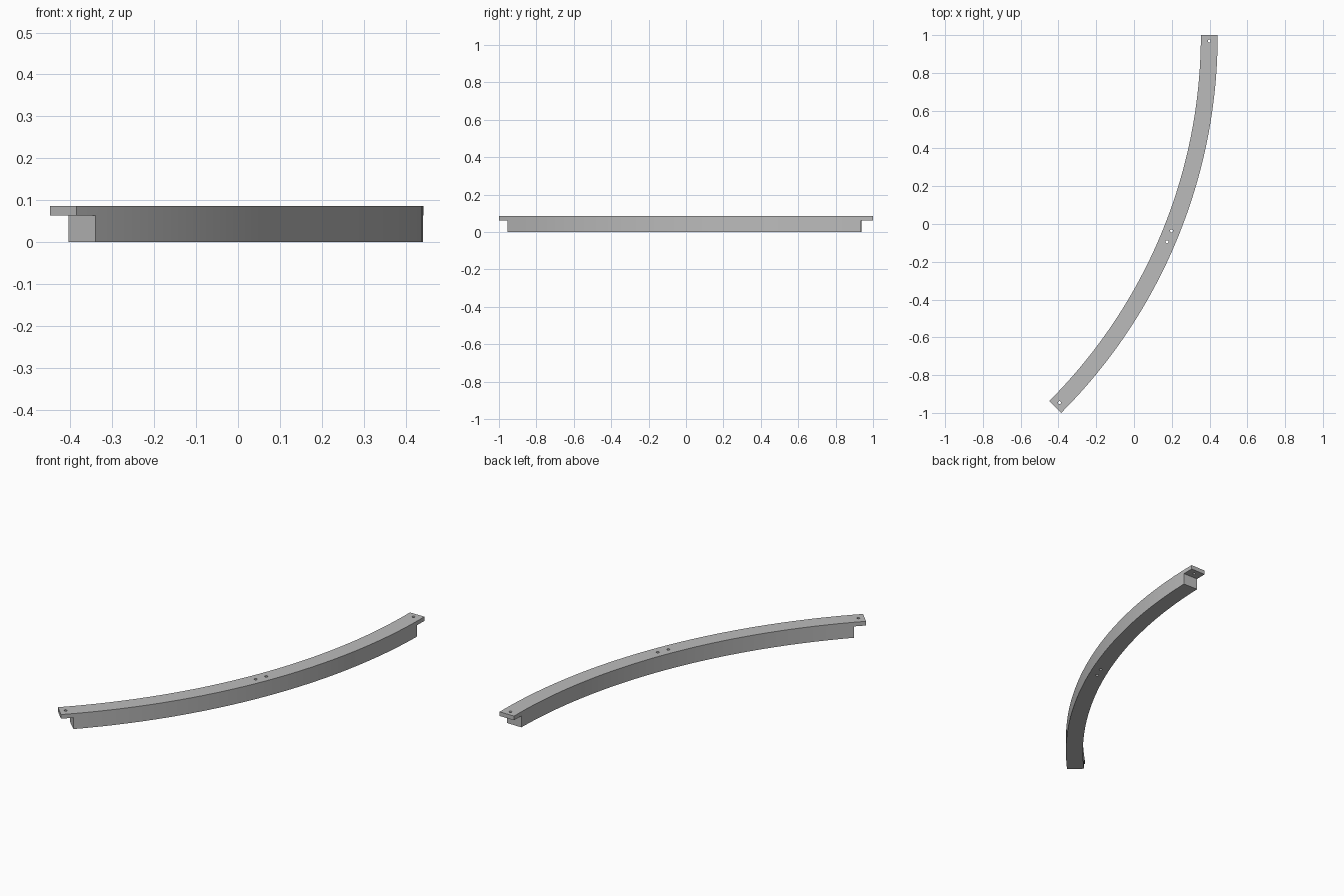
import bpy, bmesh
from math import sin, cos, radians, degrees

cube = bpy.data.objects.get("Cube")
if cube:
    bpy.data.objects.remove(cube, do_unlink=True)

OUTER, INNER = 2.828, 2.739      # radii of the curved rail
CX, CY = -2.385, 1.0             # centre of the arc
SWEEP = 45.0                     # degrees, running clockwise from +x
HEIGHT, LIP_Z = 0.086, 0.063     # rail top and underside of the end lips
MID = (OUTER + INNER) / 2
LIP = degrees(0.063 / MID)       # angular length of an end lip


def polar(r, a, z):
    return (CX + r * cos(radians(a)), CY - r * sin(radians(a)), z)


def arc_block(name, r0, r1, a0, a1, z0, z1, steps):
    """Rectangular section swept along an arc, closed at both ends."""
    bm = bmesh.new()
    rings = []
    for i in range(steps + 1):
        a = a0 + (a1 - a0) * i / steps
        section = ((r0, z0), (r1, z0), (r1, z1), (r0, z1))
        rings.append([bm.verts.new(polar(r, a, z)) for r, z in section])
    for p, q in zip(rings, rings[1:]):
        for k in range(4):
            n = (k + 1) % 4
            bm.faces.new((p[k], p[n], q[n], q[k]))
    bm.faces.new(rings[0])
    bm.faces.new(rings[-1])
    bmesh.ops.recalc_face_normals(bm, faces=bm.faces)
    mesh = bpy.data.meshes.new(name)
    bm.to_mesh(mesh)
    bm.free()
    obj = bpy.data.objects.new(name, mesh)
    bpy.context.collection.objects.link(obj)
    return obj


def cut(target, cutter):
    cutter.hide_render = True
    mod = target.modifiers.new("cut", 'BOOLEAN')
    mod.operation = 'DIFFERENCE'
    mod.solver = 'EXACT'
    mod.object = cutter
    bpy.context.view_layer.objects.active = target
    bpy.ops.object.modifier_apply(modifier=mod.name)
    bpy.data.objects.remove(cutter, do_unlink=True)


# Curved rail
rail = arc_block("curved_rail", INNER, OUTER, 0, SWEEP, 0, HEIGHT, 45)

# Notches that leave a thin lip at each end
for a0, a1 in ((-1, LIP), (SWEEP - LIP, SWEEP + 1)):
    cut(rail, arc_block("notch_cutter", INNER - 0.1, OUTER + 0.1,
                        a0, a1, -0.1, LIP_Z, 1))

# Screw holes: one through each lip, a pair at the middle
for a in (LIP / 2, SWEEP / 2 - LIP / 2, SWEEP / 2 + LIP / 2, SWEEP - LIP / 2):
    bpy.ops.mesh.primitive_cylinder_add(vertices=20, radius=0.008, depth=0.4,
                                        location=polar(MID, a, 0.05))
    cut(rail, bpy.context.object)

# Plain grey finish
grey = bpy.data.materials.new("plain_grey")
grey.use_nodes = True
colour = (0.5, 0.5, 0.5, 1)
grey.diffuse_color = colour
grey.node_tree.nodes["Principled BSDF"].inputs["Base Color"].default_value = colour
rail.data.materials.clear()
rail.data.materials.append(grey)

bpy.ops.object.select_all(action='DESELECT')
rail.select_set(True)
bpy.context.view_layer.objects.active = rail
bpy.ops.object.shade_smooth_by_angle(angle=radians(30))
